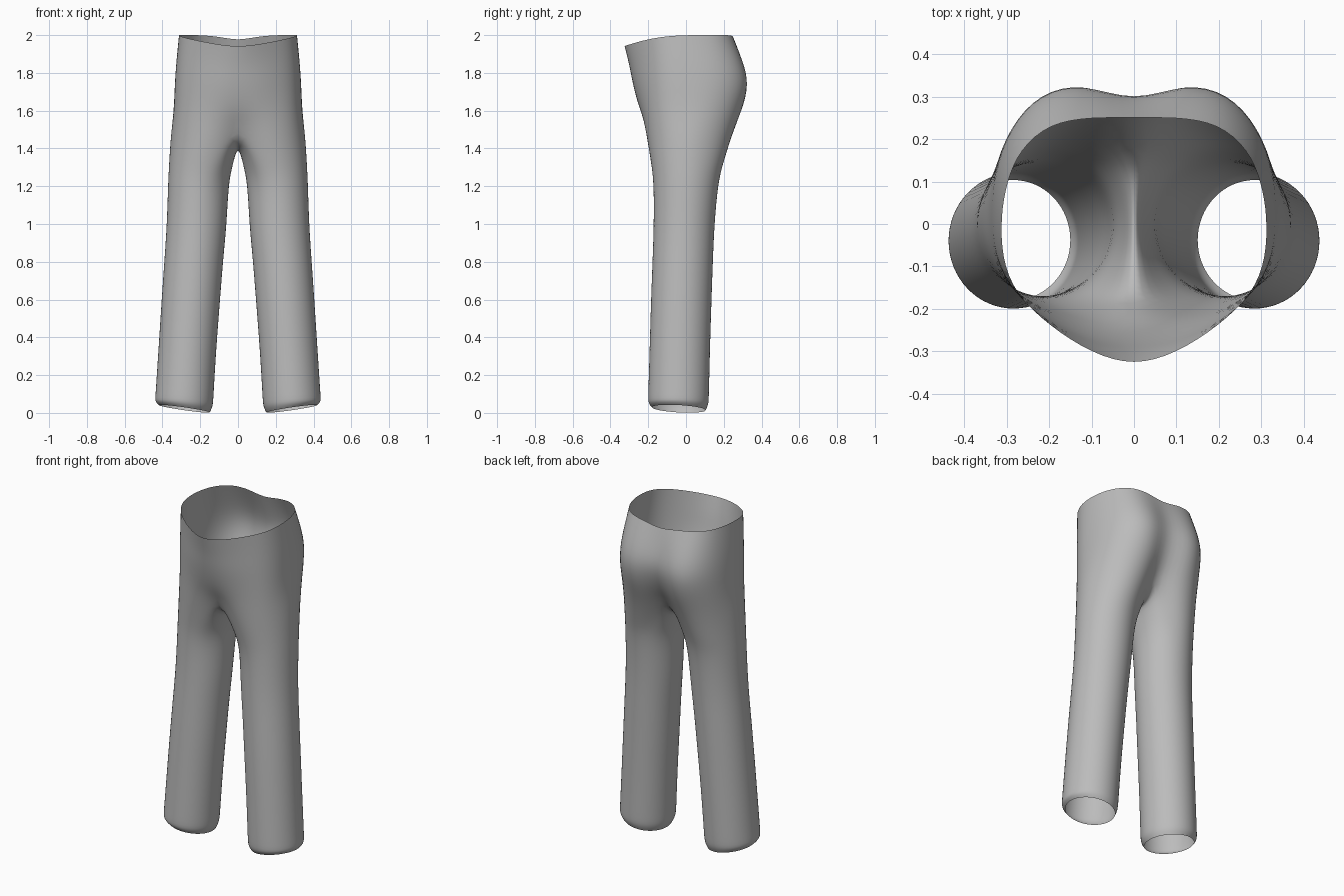
import bpy, math

if "Cube" in bpy.data.objects:
    bpy.data.objects.remove(bpy.data.objects["Cube"])

# Half outlines from centre front, round the outside, to centre back (x, y)
WAIST = [(0, -.335), (.1, -.305), (.2, -.24), (.28, -.165), (.312, -.08), (.314, .02),
         (.3, .1), (.27, .175), (.2, .238), (.1, .252), (0, .25)]
HIP = [(0, -.285), (.1, -.275), (.2, -.23), (.285, -.165), (.33, -.08), (.337, .02),
       (.33, .13), (.295, .235), (.225, .32), (.12, .345), (0, .295)]
SEAT = [(0, -.245), (.09, -.245), (.19, -.22), (.285, -.165), (.332, -.08), (.342, .02),
        (.335, .12), (.295, .215), (.22, .285), (.115, .31), (0, .235)]
CROTCH = [(0, -.185), (.08, -.21), (.18, -.212), (.285, -.165), (.345, -.08), (.362, .01),
          (.345, .1), (.295, .19), (.21, .245), (.1, .245), (0, .165)]
# Saddle seam between the legs, back to front (y, z)
SEAM = [(.12, 1.46), (.06, 1.435), (0, 1.428), (-.06, 1.435), (-.12, 1.462)]
# Leg rings: z, inner x, outer x, front y, back y
LEGS = [(1.22, .05, .37, -.17, .17), (1.0, .06, .376, -.17, .15), (.8, .08, .39, -.177, .142),
        (.6, .095, .404, -.185, .135), (.35, .115, .42, -.192, .127), (.09, .13, .437, -.2, .121)]
N, P = 16, 11          # points round a leg, points in a half torso outline


def lerp(a, b, t):
    return tuple(u + (v - u) * t for u, v in zip(a, b))


def leg_ring(z, x0, x1, y0, y1, grow=1.025, tilt=(0, 0)):
    ring = []
    for i in range(N):
        a = math.radians((i - 5) * 360 / N)
        c, s = math.cos(a), math.sin(a)
        ring.append(((x0 + x1) / 2 + c * (x1 - x0) / 2 * grow,
                     (y0 + y1) / 2 + s * (y1 - y0) / 2 * grow,
                     z + tilt[0] * c + tilt[1] * s))
    return ring


# Torso rings, from the dipped waistline down
waist = []
for x, y in WAIST:
    dip = .55 * min(0, y) ** 2 + (.03 * max(0, 1 - x / .2) ** 2 if y > 0 else 0)
    waist.append((x, y, 2 - dip))
hip = [(x, y, 1.74) for x, y in HIP]
seat = [(x, y, 1.6) for x, y in SEAT]
upper = [lerp(a, b, .65) for a, b in zip(waist, hip)]
upper = [(x, y, 1.86 + (w[2] - 2) * .5) for (x, y, z), w in zip(upper, waist)]
crotch = [(x, y, 1.46 + .05 * max(0, 1 - x / .2)) for x, y in CROTCH]
crotch += [(0, y, z) for y, z in SEAM]

# Leg rings, ending in a slanted, slightly turned-in hem
legs = [leg_ring(*r) for r in LEGS]
thigh = [lerp(a, b, .6) for a, b in zip(crotch, legs[0])]
hem = leg_ring(.048, .132, .44, -.201, .12, 1.02, (.014, -.004))
cuff = leg_ring(.022, .148, .422, -.182, .106, 1.01, (.02, -.008))
rings = [waist, upper, hip, seat, crotch, thigh] + legs + [hem, cuff]

# Skin the rings: open strips on the torso, closed tubes on the legs
verts, faces, starts = [], [], []
for r in rings:
    starts.append(len(verts))
    verts += r
for k in range(len(rings) - 1):
    a, b = starts[k], starts[k + 1]
    closed = len(rings[k]) == N
    for i in range(N if closed else P - 1):
        j = (i + 1) % N
        faces.append((a + i, b + i, b + j, a + j))

mesh = bpy.data.meshes.new("trousers")
mesh.from_pydata(verts, [], faces)
mesh.update()
trousers = bpy.data.objects.new("trousers", mesh)
bpy.context.collection.objects.link(trousers)

# Plain grey cloth
cloth = bpy.data.materials.new("grey cloth")
cloth.diffuse_color = (.5, .5, .5, 1)
cloth.use_nodes = True
cloth.node_tree.nodes["Principled BSDF"].inputs["Base Color"].default_value = cloth.diffuse_color
mesh.materials.append(cloth)

# Mirror to the other leg and smooth
mirror = trousers.modifiers.new("mirror", 'MIRROR')
mirror.use_clip = True
mirror.merge_threshold = .001
smooth = trousers.modifiers.new("smooth", 'SUBSURF')
smooth.levels = smooth.render_levels = 2
for p in mesh.polygons:
    p.use_smooth = True
